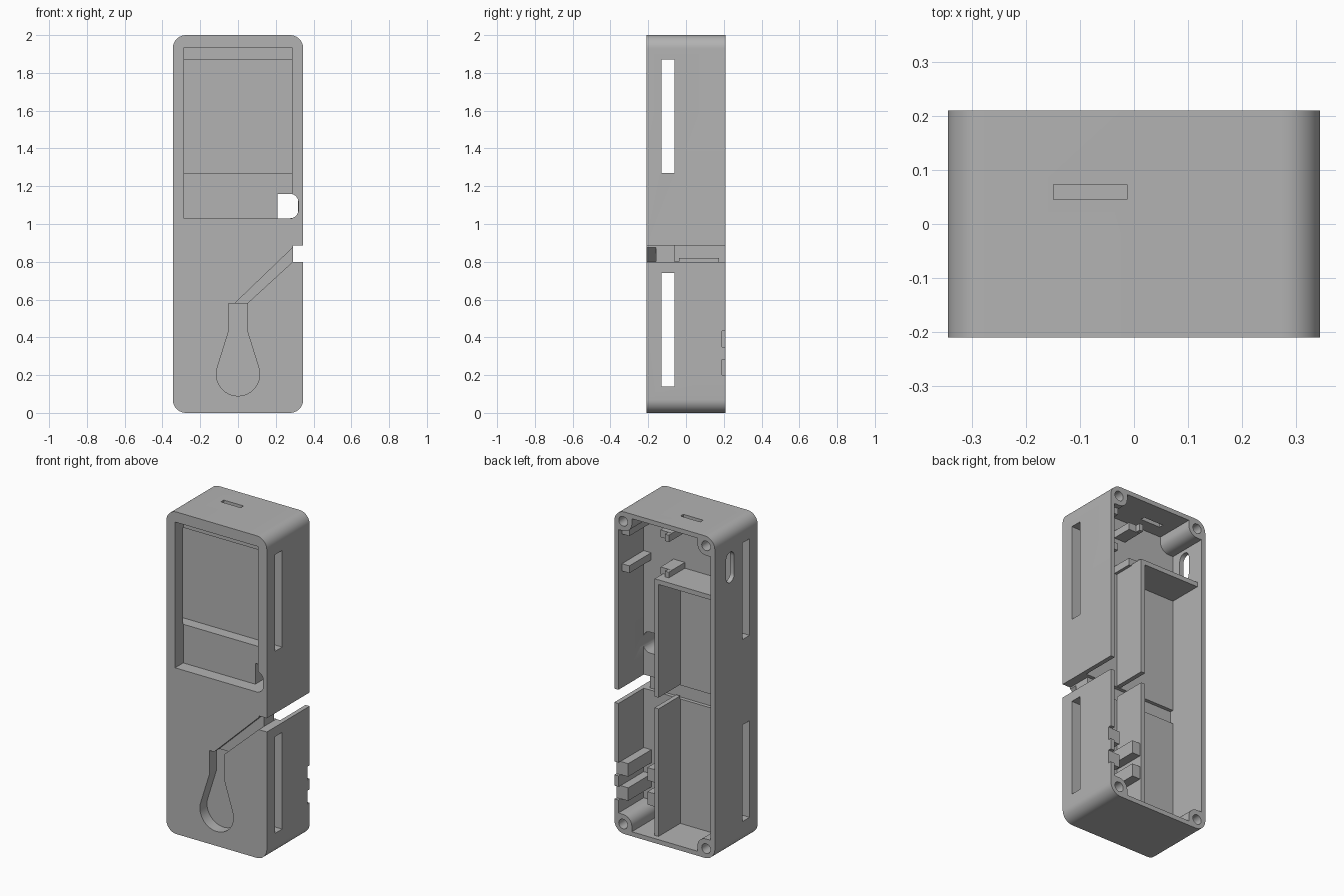
import bpy, bmesh, math

if "Cube" in bpy.data.objects:
    bpy.data.objects.remove(bpy.data.objects["Cube"])

grey = bpy.data.materials.new("plain grey")
grey.diffuse_color = (0.45, 0.45, 0.45, 1)
grey.use_nodes = True
grey.node_tree.nodes["Principled BSDF"].inputs["Base Color"].default_value = grey.diffuse_color

FLOOR = -0.038          # inner floor of the housing
WALL = 0.028


def prism(name, pts, y0, y1):
    """Extrude an (x, z) outline along y."""
    bm = bmesh.new()
    face = bm.faces.new([bm.verts.new((x, y0, z)) for x, z in pts])
    new = bmesh.ops.extrude_face_region(bm, geom=[face])["geom"]
    verts = [v for v in new if isinstance(v, bmesh.types.BMVert)]
    bmesh.ops.translate(bm, verts=verts, vec=(0, y1 - y0, 0))
    bmesh.ops.recalc_face_normals(bm, faces=bm.faces)
    me = bpy.data.meshes.new(name)
    bm.to_mesh(me)
    bm.free()
    ob = bpy.data.objects.new(name, me)
    bpy.context.collection.objects.link(ob)
    me.materials.append(grey)
    return ob


def box(name, x0, x1, y0, y1, z0, z1):
    return prism(name, [(x0, z0), (x1, z0), (x1, z1), (x0, z1)], y0, y1)


def arc(cx, cz, r, a0, a1, n):
    return [(cx + r * math.cos(math.radians(a0 + (a1 - a0) * i / n)),
             cz + r * math.sin(math.radians(a0 + (a1 - a0) * i / n))) for i in range(n + 1)]


def rounded(x0, x1, z0, z1, r, n=10):
    pts = []
    for cx, cz, a in ((x1 - r, z1 - r, 0), (x0 + r, z1 - r, 90),
                      (x0 + r, z0 + r, 180), (x1 - r, z0 + r, 270)):
        pts += arc(cx, cz, r, a, a + 90, n)
    return pts


body = prism("housing", rounded(-0.345, 0.345, 0, 2, 0.07), -0.21, 0.21)


def combine(tool, op):
    mod = body.modifiers.new(op, "BOOLEAN")
    mod.operation, mod.solver, mod.object = op, "EXACT", tool
    bpy.context.view_layer.objects.active = body
    bpy.ops.object.modifier_apply(modifier=mod.name)
    bpy.data.objects.remove(tool)


def cut(tool):
    combine(tool, "DIFFERENCE")


def add(tool):
    combine(tool, "UNION")


# Open back cavity
cut(prism("cavity", rounded(-0.345 + WALL, 0.345 - WALL, WALL, 2 - WALL, 0.042), FLOOR, 0.3))

# Screw bosses in the four corners
for sx in (-1, 1):
    for top in (0, 1):
        outline = [(0.328, 0.07), (0.328, 0.125), (0.285, 0.125)]
        outline = [(0.328, 0.045), (0.328, 0.12), (0.285, 0.12)]
        outline += arc(0.285, 0.06, 0.06, 90, 180, 8) + [(0.225, 0.016), (0.30, 0.016)]
        pts = [(sx * x, 2 - z if top else z) for x, z in outline]
        add(prism("boss", pts, FLOOR - 0.004, 0.21))

# Divider with its shelf
add(box("divider", 0.066, 0.094, FLOOR - 0.005, 0.175, 0.015, 1.62))
add(box("shelf", -0.33, 0.08, FLOOR - 0.006, 0.174, 1.592, 1.621))

# Board support posts
for z in (1.61, 1.84):
    add(box("wall_post", 0.266, 0.33, FLOOR - 0.007, 0.176, z, z + 0.045))
    add(box("inner_post", 0.034, 0.112, FLOOR - 0.008, 0.09, z + 0.002, z + 0.047))
    add(box("post_lip", 0.034, 0.06, FLOOR - 0.009, 0.12, z + 0.003, z + 0.046))

# Lower clips, with notches in the rim of the right wall
for z in (0.2, 0.35):
    cut(box("rim_notch", 0.25, 0.4, 0.19, 0.3, z, z + 0.083))
    add(box("wall_clip", 0.265, 0.33, FLOOR - 0.007, 0.189, z + 0.001, z + 0.082))
    add(box("divider_clip", 0.08, 0.15, FLOOR - 0.008, 0.165, z, z + 0.08))

# Screw holes
for x in (-0.285, 0.285):
    for z in (0.06, 1.94):
        cut(prism("screw_hole", arc(x, z, 0.03, 0, 345, 23), 0.06, 0.3))

# Screen recess and side strap slots
cut(box("screen_recess", -0.285, 0.285, -0.3, -0.13, 1.03, 1.935))
for z in (0.14, 1.27):
    cut(box("strap_slot", -0.5, 0.5, -0.131, -0.06, z, z + 0.6))

# Finger hole with rounded right corners
cut(prism("finger_hole", [(0.21, 1.16), (0.21, 1.03)] + arc(0.275, 1.075, 0.045, -90, 0, 6)
          + arc(0.275, 1.115, 0.045, 0, 90, 6), -0.3, 0.0))

# Bulb-shaped pocket and its slanted cable channel
cut(prism("bulb_pocket", [(-0.05, 0.43), (-0.05, 0.58), (0.05, 0.58), (0.05, 0.43)]
          + arc(0, 0.205, 0.115, 17.5, -197.5, 30), -0.3, -0.14))
cut(prism("cable_channel", [(-0.022, 0.575), (0.044, 0.575), (0.295, 0.805), (0.295, 0.88)],
          -0.3, -0.16))

# Side notch, gap through the divider, and floor groove
cut(box("side_notch", 0.29, 0.4, -0.3, 0.3, 0.8, 0.885))
cut(box("divider_gap", 0.05, 0.12, FLOOR, 0.3, 0.82, 0.89))
cut(box("floor_groove", -0.317, 0.3, -0.06, FLOOR + 0.001, 0.801, 0.886))

# Port in the top and oval hole in the left wall
cut(box("top_port", -0.149, -0.013, 0.045, 0.073, 1.95, 2.1))
oval = arc(0.06, 1.82, 0.04, 0, 180, 8) + arc(0.06, 1.71, 0.04, 180, 360, 8)
tool = prism("oval_hole", oval, 0.3, 0.4)
tool.rotation_euler.z = math.pi / 2     # (x, y) becomes (-y, x)
bpy.context.view_layer.update()
cut(tool)

bpy.ops.object.select_all(action="DESELECT")
body.select_set(True)
bpy.context.view_layer.objects.active = body
bpy.ops.object.shade_smooth_by_angle(angle=math.radians(30))
